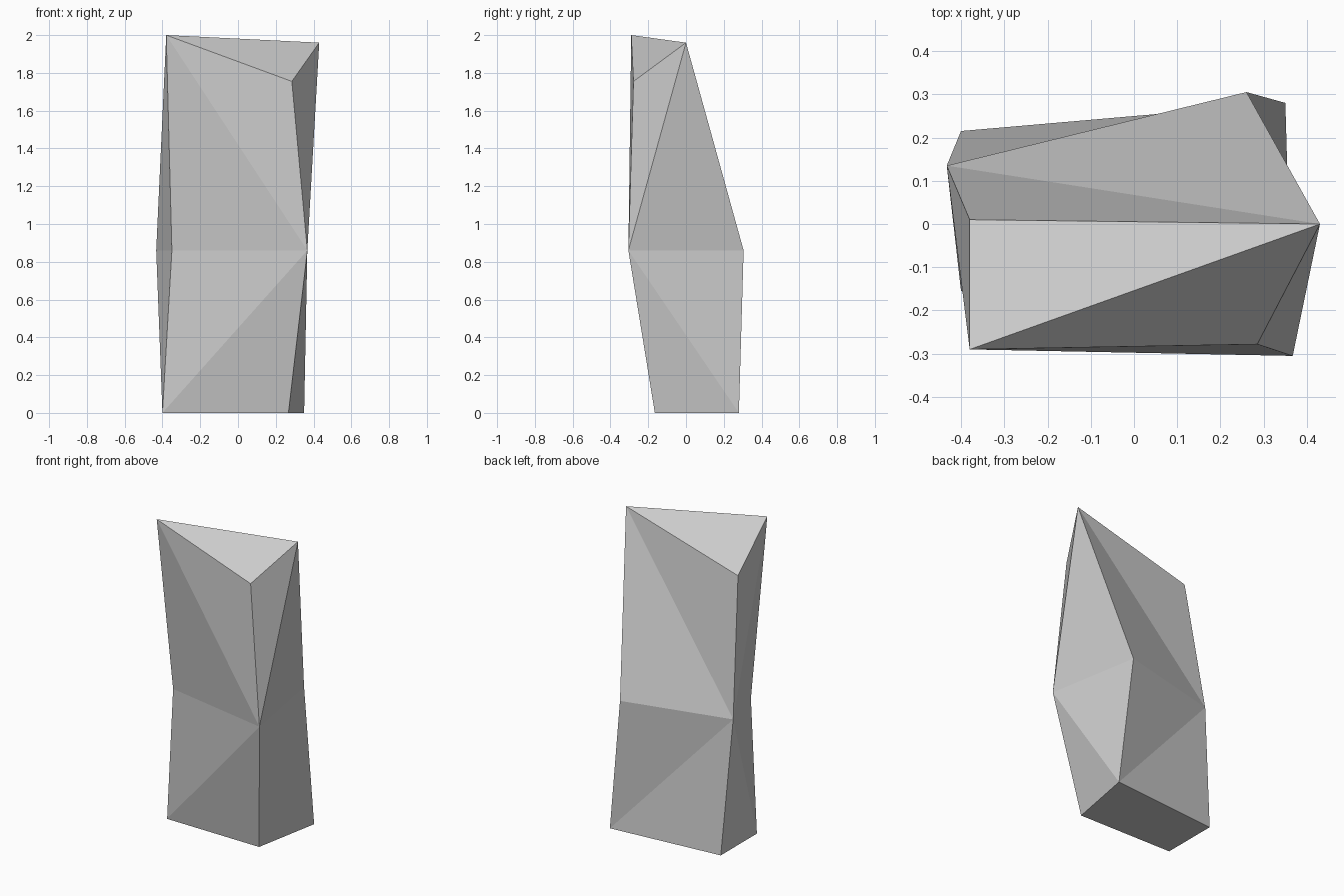
import bpy, bmesh

if "Cube" in bpy.data.objects:
    bpy.data.objects.remove(bpy.data.objects["Cube"])

# Corner rings of the faceted pillar: front-left, front-right, back-right, back-left
base = [(-0.40, -0.155, 0), (0.267, -0.165, 0), (0.35, 0.28, 0), (-0.40, 0.215, 0)]
waist = [(-0.35, -0.165, 0.86), (0.367, -0.305, 0.86), (0.26, 0.305, 0.86), (-0.433, 0.135, 0.86)]
crown = [(-0.38, -0.29, 2.0), (0.285, -0.278, 1.755), (0.43, 0.0, 1.96), (-0.38, 0.01, 1.73)]

bm = bmesh.new()
lo, mid, hi = [[bm.verts.new(p) for p in ring] for ring in (base, waist, crown)]


def band(a, b, flip):
    """Triangulated wall between two rings, with alternating diagonals."""
    for i in range(4):
        j = (i + 1) % 4
        if (i % 2 == 0) != flip:
            tris = (a[i], a[j], b[j]), (a[i], b[j], b[i])
        else:
            tris = (a[i], a[j], b[i]), (a[j], b[j], b[i])
        for t in tris:
            bm.faces.new(t)


# Walls
band(lo, mid, False)
band(mid, hi, True)

# Flat underside and folded slanting top
bm.faces.new(lo[::-1])
bm.faces.new((hi[0], hi[1], hi[2]))
bm.faces.new((hi[0], hi[2], hi[3]))
bmesh.ops.recalc_face_normals(bm, faces=bm.faces[:])

mesh = bpy.data.meshes.new("rock_pillar")
bm.to_mesh(mesh)
bm.free()
bpy.context.collection.objects.link(bpy.data.objects.new("rock_pillar", mesh))
